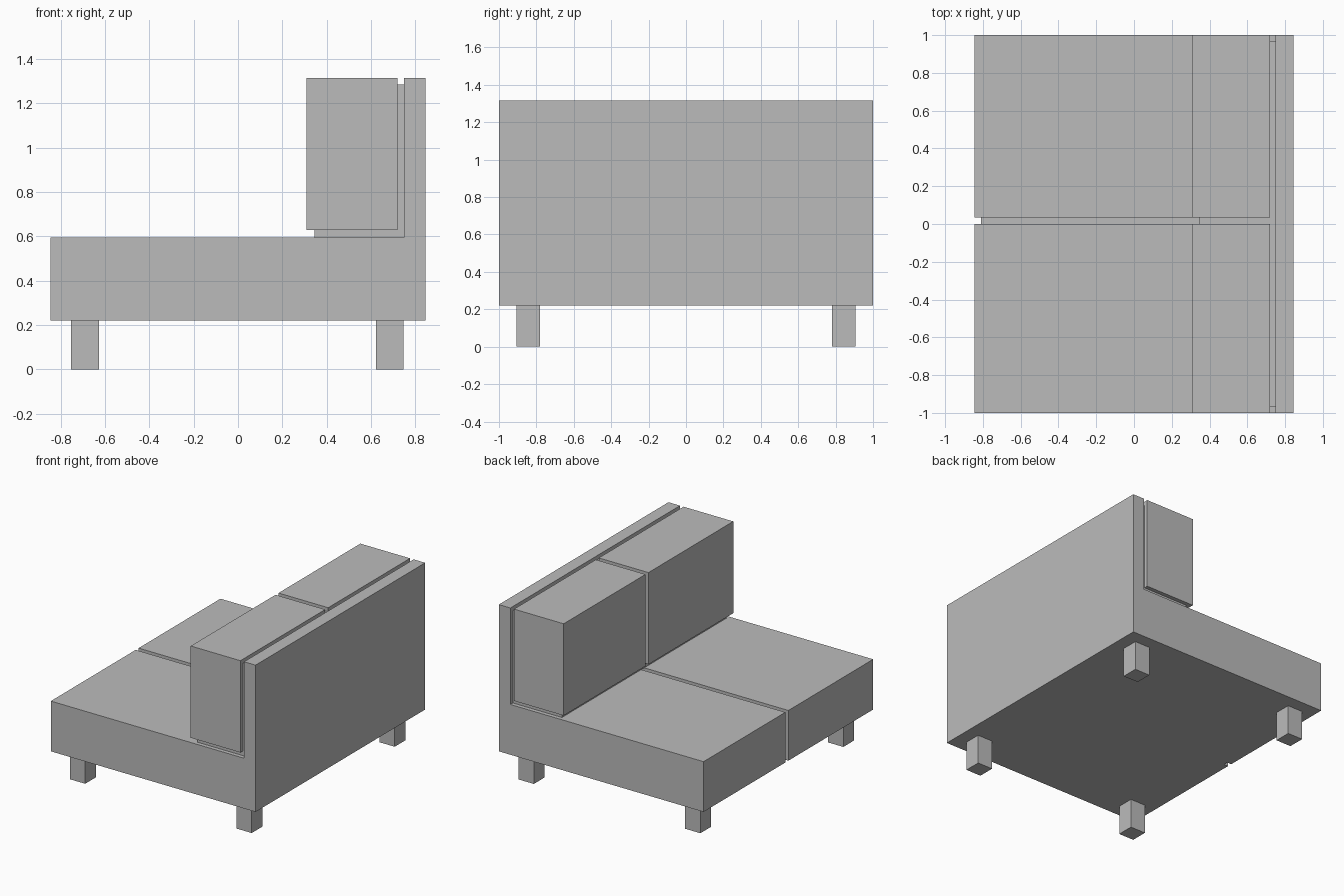
import bpy
import bmesh

cube = bpy.data.objects.get("Cube")
if cube:
    bpy.data.objects.remove(cube, do_unlink=True)

# Single upholstery colour
GREY = (0.5, 0.5, 0.5, 1.0)
grey = bpy.data.materials.new("plain grey")
grey.use_nodes = True
grey.diffuse_color = GREY
grey.node_tree.nodes["Principled BSDF"].inputs["Base Color"].default_value = GREY


def box(name, xs, ys, zs):
    """Flat-faced box spanning the given ranges."""
    bm = bmesh.new()
    bmesh.ops.create_cube(bm, size=1)
    for v in bm.verts:
        v.co = [r[0] if c < 0 else r[1] for c, r in zip(v.co, (xs, ys, zs))]
    mesh = bpy.data.meshes.new(name)
    bm.to_mesh(mesh)
    bm.free()
    mesh.materials.append(grey)
    obj = bpy.data.objects.new(name, mesh)
    bpy.context.collection.objects.link(obj)
    return obj


# Main dimensions
FRONT, BACK = -0.845, 0.845
PANEL = 0.75                      # inner face of the back panel
BOTTOM, SEAT, TOP = 0.22, 0.595, 1.315
GAP = 0.035                       # groove and reveal width
halves = {"right": (-1, 0), "left": (GAP, 1)}

# Seat blocks and back cushions, split by a narrow groove
for side, span in halves.items():
    box(f"{side}_seat", (FRONT, PANEL), span, (BOTTOM, SEAT))
    box(f"{side}_back_cushion", (0.31, 0.72), span, (SEAT + GAP, TOP))

# Recessed filler in the seat groove
box("seat_groove_core", (FRONT + GAP, PANEL), (0, GAP), (BOTTOM, SEAT - GAP))

# Inset core carrying the back cushions
box("back_cushion_core", (0.345, PANEL), (-0.97, 0.97), (SEAT, TOP - 0.03))

# Upright back panel
box("back_panel", (PANEL, BACK), (-1, 1), (BOTTOM, TOP))

# Square legs
LEG = 0.0625
for end, x in (("front", -0.69), ("rear", 0.685)):
    for side, y in (("right", -0.843), ("left", 0.843)):
        box(f"{end}_{side}_leg", (x - LEG, x + LEG), (y - LEG, y + LEG), (0, BOTTOM))
